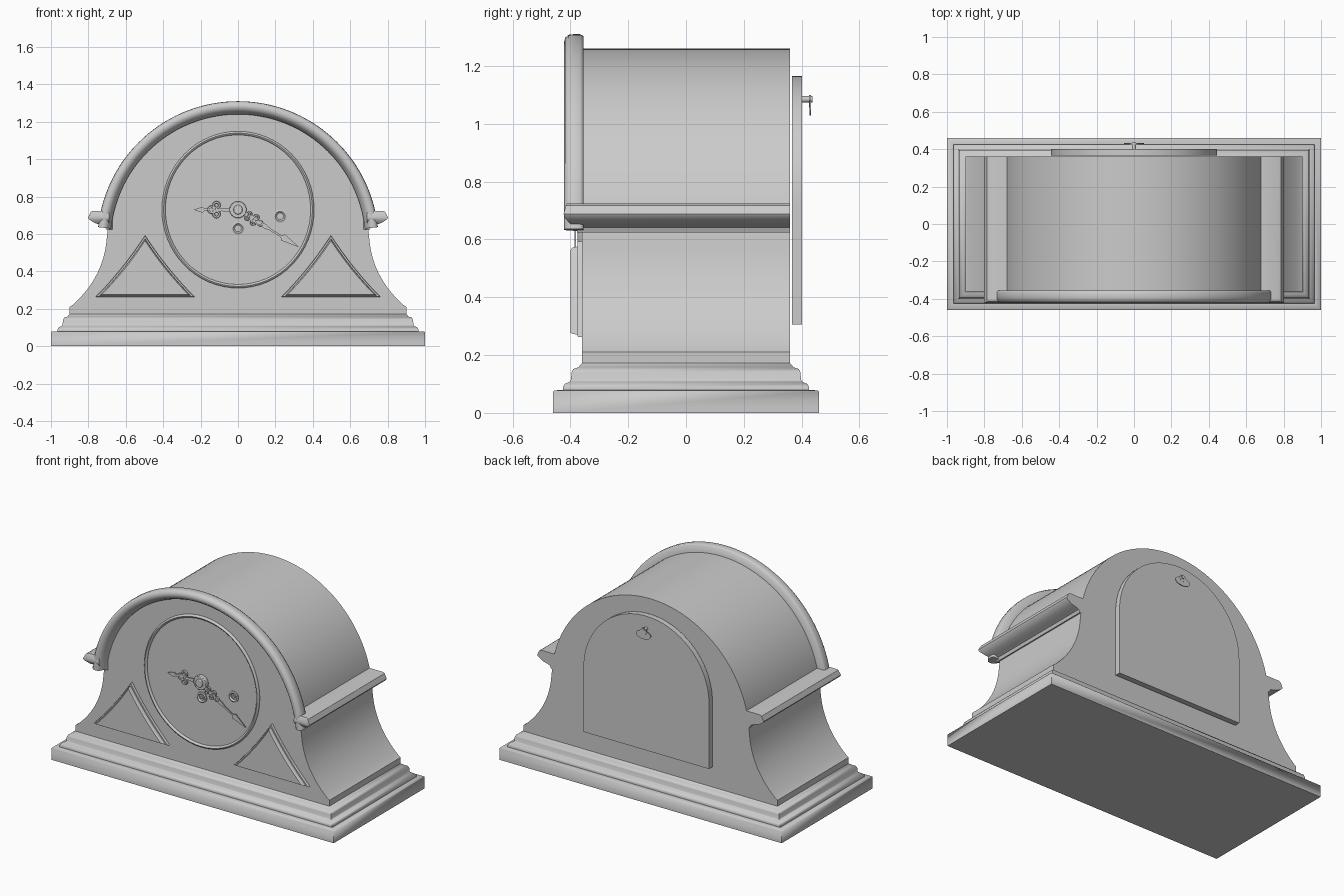
import bpy, bmesh
from math import sin, cos, pi, radians

if "Cube" in bpy.data.objects:
    bpy.data.objects.remove(bpy.data.objects["Cube"])


def loft(name, loops, ring=False, bevel=0.0, angle=32, caps=(True, True), skip=None):
    """Skin closed loops of points; cap the ends unless the loops form a ring."""
    bm = bmesh.new()
    rows = [[bm.verts.new(p) for p in lp] for lp in loops]
    n = len(rows[0])
    pairs = list(zip(rows, rows[1:])) + ([(rows[-1], rows[0])] if ring else [])
    for a, b in pairs:
        for i in range(n):
            j = (i + 1) % n
            if i != skip:
                bm.faces.new((a[i], a[j], b[j], b[i]))
    for row, cap in ((rows[0], caps[0]), (rows[-1], caps[1])):
        if cap and not ring:
            bm.faces.new(row)
    bmesh.ops.recalc_face_normals(bm, faces=bm.faces)
    me = bpy.data.meshes.new(name)
    bm.to_mesh(me)
    bm.free()
    ob = bpy.data.objects.new(name, me)
    bpy.context.collection.objects.link(ob)
    bpy.ops.object.select_all(action='DESELECT')
    ob.select_set(True)
    bpy.context.view_layer.objects.active = ob
    bpy.ops.object.shade_smooth_by_angle(angle=radians(angle))
    if bevel:
        m = ob.modifiers.new("edge", 'BEVEL')
        m.width, m.segments, m.limit_method = bevel, 2, 'ANGLE'
        m.angle_limit = radians(40)
    return ob


def prism(name, outline, y0, y1, bevel=0.0, **kw):
    return loft(name, [[(x, y, z) for x, z in outline] for y in (y0, y1)], bevel=bevel, **kw)


def arc(cx, cz, r, a0, a1, n):
    return [(cx + r * cos(radians(a0 + (a1 - a0) * i / n)),
             cz + r * sin(radians(a0 + (a1 - a0) * i / n))) for i in range(n + 1)]


def circle(cx, cz, r, n=32, sz=1.0):
    return [(x, cz + sz * (z - cz)) for x, z in arc(cx, cz, r, 0, 360, n)[:-1]]


def lathe(name, profile, cx, cz, a0=0, a1=360, n=64, sz=1.0, angle=32):
    """Turn a closed (radius, y) profile round an axis along y."""
    full = a1 - a0 == 360
    loops = []
    for i in range(n if full else n + 1):
        a = radians(a0 + (a1 - a0) * i / n)
        loops.append([(cx + r * cos(a), y, cz + sz * r * sin(a)) for r, y in profile])
    return loft(name, loops, ring=full, angle=angle)


def curve(p0, p1, p2, n):
    """Quadratic curve points, leaving out the last one."""
    return [tuple((1 - t) ** 2 * a + 2 * t * (1 - t) * b + t * t * c
                  for a, b, c in zip(p0, p1, p2)) for t in [i / n for i in range(n)]]


def rect(d, z):
    return [(sx * (.9 + d), sy * (.36 + d), z) for sx, sy in ((1, 1), (-1, 1), (-1, -1), (1, -1))]


# Plinth and stepped moulding in one skin, open where the case stands on it
steps = [(.1, 0), (.1, .074), (.096, .078), (.066, .079), (.066, .088), (.06, .1), (.042, .108),
         (.038, .115), (.036, .14), (.03, .152), (.012, .158), (.004, .168), (0, .172)]
loft("base", [rect(d, z) for d, z in steps], angle=65, caps=(True, False))

# Case: flared feet and round top, open underneath
half = [(.9, .168), (.9, .21)] + curve((.885, .22), (.705, .38), (.7, .61), 16)
outline = half + arc(0, .56, .7, 4, 176, 64) + [(-x, z) for x, z in reversed(half)]
prism("case", outline, -.36, .36, skip=len(outline) - 1)

# Arched front moulding
crown = [(.682, -.355), (.682, -.376), (.688, -.386), (.696, -.404), (.708, -.417),
         (.724, -.422), (.74, -.418), (.75, -.406), (.752, -.39), (.752, -.366), (.746, -.355)]
lathe("arch_moulding", crown, 0, .558, 6, 174, angle=65)

# Side rails with a mitred return at the front
rail = [(.67, .624), (.705, .624), (.712, .642), (.735, .65), (.765, .658), (.797, .678),
        (.802, .688), (.787, .718), (.776, .724), (.67, .724)]
for side, s in (("right", 1), ("left", -1)):
    front = [-(.36 + .48 * (x - .67)) for x, z in rail]
    loft("rail_" + side, [[(s * x, .36, z) for x, z in rail],
                          [(s * x, y, z) for (x, z), y in zip(rail, front)],
                          [(s * min(x, .69), y, z) for (x, z), y in zip(rail, front)]])

    # Triangular panels: frame and raised field
    def triangle(k):
        cx, cz = .497, .37
        p = [(cx + k * (x - cx), cz + k * (z - cz)) for x, z in
             ((.497, .593), (.762, .263), (.232, .263))]
        out = curve(p[0], (cx + k * .115, cz + k * .045), p[1], 10) + [p[1], p[2]]
        out += curve(p[2], (cx - k * .115, cz + k * .045), p[0], 10)[1:]
        return [(s * x, z) for x, z in out]
    loft("panel_" + side, [[(x, y, z) for x, z in triangle(k)] for k, y in
                           ((1, -.358), (1, -.373), (.985, -.376), (.92, -.376), (.91, -.392),
                            (.87, -.399))], caps=(False, True))

# Dial and bezel
DZ = .73
prism("dial", circle(0, DZ, .395, 64, 1.03), -.358, -.363, caps=(False, True))
lathe("bezel", [(.388, -.358), (.388, -.367), (.392, -.372), (.398, -.375),
                (.404, -.372), (.407, -.366), (.407, -.358)], 0, DZ, sz=1.03, angle=50)

# Winding holes
for i, (x, z) in enumerate(((0, .63), (.225, .695))):
    lathe(f"winding_ring_{i}", [(.018, -.36), (.018, -.366), (.026, -.373), (.034, -.37), (.034, -.36)],
          x, z, n=32)
    prism(f"winding_arbor_{i}", circle(x, z, .009, 12), -.36, -.37)


# Hands: flat blades with pierced rings
def hand(name, angle, y, blade, rings):
    c, s = cos(radians(angle)), sin(radians(angle))

    def turn(u, v):
        return (u * c - v * s, DZ + u * s + v * c)
    prism(name, [turn(u, v) for u, v in blade] + [turn(u, -v) for u, v in reversed(blade)],
          y, y - .006)
    for i, (u, v, r) in enumerate(rings):
        x, z = turn(u, v)
        lathe(f"{name}_ring_{i}", [(r * .4, y), (r * .5, y - .01), (r * .9, y - .01), (r, y)],
              x, z, n=20)


hand("hour_hand", 180, -.372,
     [(.02, .012), (.09, .008), (.11, .014), (.15, .008), (.18, .007), (.19, .016), (.235, .001)],
     [(.115, .024, .022), (.115, -.024, .022), (.142, 0, .022)])
hand("minute_hand", -31.6, -.38,
     [(.02, .012), (.07, .01), (.1, .018), (.12, .01), (.17, .012), (.2, .006), (.27, .005),
      (.285, .02), (.31, .014), (.38, .001)],
     [(.065, .012, .015), (.065, -.012, .015), (.105, .016, .017), (.105, -.016, .017),
      (.14, 0, .016)])
prism("hand_hub", circle(0, DZ, .045), -.36, -.388, .004)
prism("hand_nut", circle(0, DZ, .025), -.38, -.398, .004)

# Back door with arched top, standing just clear of the case
prism("back_door", [(-.445, .305), (.445, .305)] + arc(0, .72, .445, 0, 180, 48), .367, .402)

# Door key: shaft, flat oval bow and neck
prism("key_shaft", circle(0, 1.085, .011, 16), .40, .437)
prism("key_bow", circle(0, 1.056, .053, 32, .5), .427, .432)
prism("key_neck", circle(0, 1.078, .022, 24), .426, .433)
